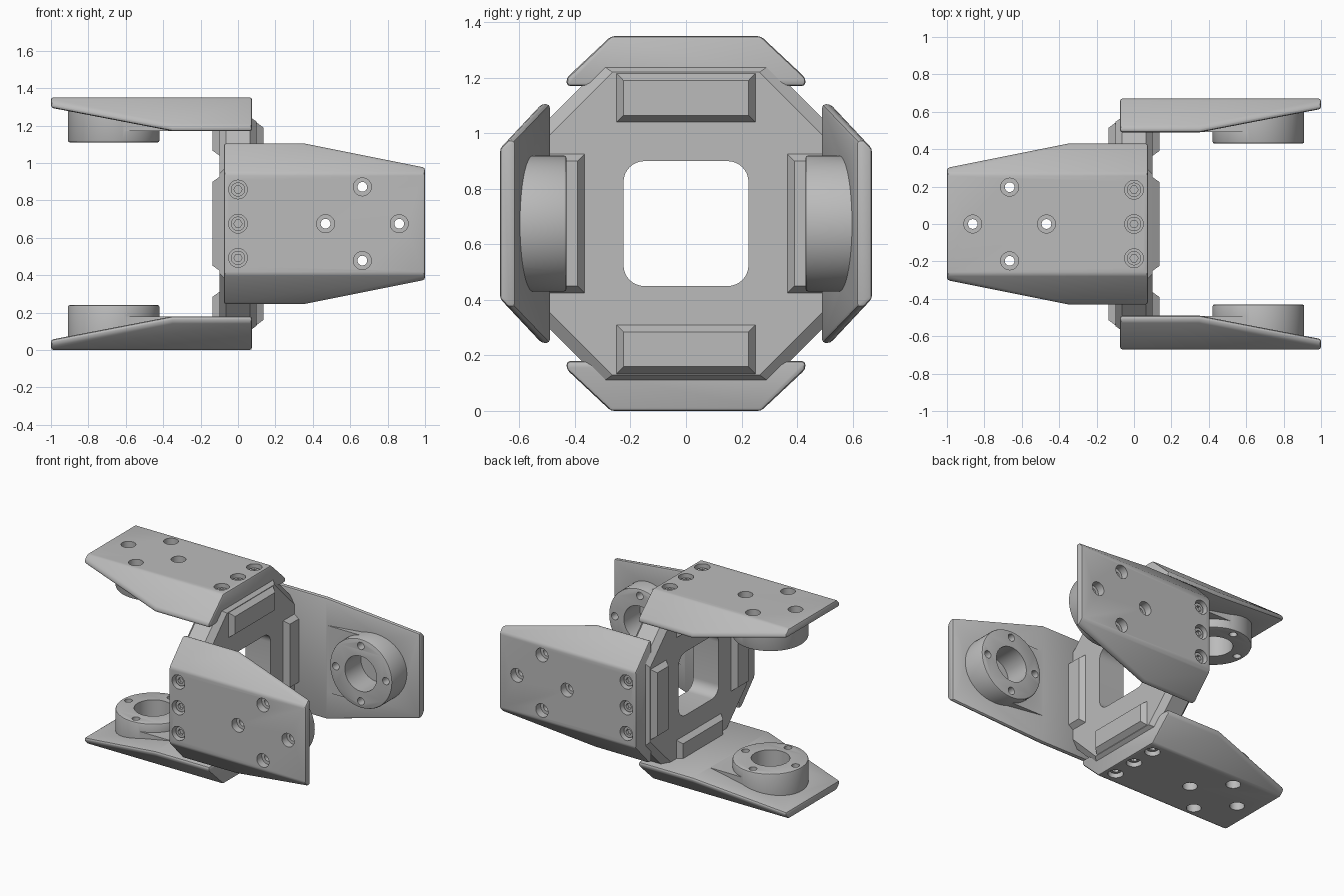
import bpy, bmesh, math
from mathutils import Matrix, Vector

if "Cube" in bpy.data.objects:
    bpy.data.objects.remove(bpy.data.objects["Cube"])

MID = 0.675  # height of the joint axis
grey = bpy.data.materials.new("grey metal")
grey.diffuse_color = (0.5, 0.5, 0.5, 1)
grey.use_nodes = True
grey.node_tree.nodes["Principled BSDF"].inputs["Base Color"].default_value = grey.diffuse_color


def make(name, bm):
    bmesh.ops.recalc_face_normals(bm, faces=bm.faces)
    me = bpy.data.meshes.new(name)
    bm.to_mesh(me)
    bm.free()
    me.materials.append(grey)
    ob = bpy.data.objects.new(name, me)
    bpy.context.collection.objects.link(ob)
    return ob


def loft(name, sections):
    """Solid through a list of equal-length point loops."""
    bm = bmesh.new()
    rows = [[bm.verts.new(p) for p in s] for s in sections]
    n = len(rows[0])
    for a, b in zip(rows, rows[1:]):
        for i in range(n):
            bm.faces.new((a[i], a[(i + 1) % n], b[(i + 1) % n], b[i]))
    bm.faces.new(rows[0])
    bm.faces.new(rows[-1])
    return make(name, bm)


def cylinder(name, x, y, r, z0, z1, n=32):
    ring = [(x + r * math.cos(2 * math.pi * i / n), y + r * math.sin(2 * math.pi * i / n)) for i in range(n)]
    return loft(name, [[(a, b, z) for a, b in ring] for z in (z0, z1)])


def box(name, lo, hi):
    rect = [(lo[0], lo[1]), (hi[0], lo[1]), (hi[0], hi[1]), (lo[0], hi[1])]
    return loft(name, [[(a, b, z) for a, b in rect] for z in (lo[2], hi[2])])


def bake(ob):
    bpy.context.view_layer.update()
    dg = bpy.context.evaluated_depsgraph_get()
    me = bpy.data.meshes.new_from_object(ob.evaluated_get(dg))
    ob.modifiers.clear()
    ob.data = me


def bevel(ob, width, segs=2, angle=25):
    m = ob.modifiers.new("bevel", 'BEVEL')
    m.width, m.segments, m.limit_method = width, segs, 'ANGLE'
    m.angle_limit = math.radians(angle)
    bake(ob)


def combine(ob, other, op):
    m = ob.modifiers.new("bool", 'BOOLEAN')
    m.operation, m.object, m.solver = op, other, 'EXACT'
    bake(ob)
    bpy.data.objects.remove(other)


# Arm plate: outer side at z = 0, pointing along +x
half = [(0.27, 0), (0.43, 0.15), (0.43, 0.18)]
sec = half + [(-y, z) for y, z in reversed(half)]
arm = loft("arm", [[(x, y, z) for y, z in sec] for x in (-0.075, 1.0)])
bm = bmesh.new()
bm.from_mesh(arm.data)
cuts = [(Vector((0.35, s * 0.43, 0)), Vector((0.13, s * 0.65, 0))) for s in (1, -1)]
cuts.append((Vector((0.35, 0, 0.18)), Vector((0.125, 0, 0.65))))
for co, no in cuts:
    bmesh.ops.bisect_plane(bm, geom=bm.verts[:] + bm.edges[:] + bm.faces[:], dist=1e-5,
                           plane_co=co, plane_no=no, clear_outer=True)
    bmesh.ops.holes_fill(bm, edges=[e for e in bm.edges if e.is_boundary], sides=0)
bmesh.ops.recalc_face_normals(bm, faces=bm.faces)
bm.to_mesh(arm.data)
bm.free()
bevel(arm, 0.013)

# Bearing boss and the flat bridge leading to it
CX = 0.665
boss = cylinder("boss", CX, 0, 0.245, 0.03, 0.24, 64)
bevel(boss, 0.01, 2, 60)
combine(arm, boss, 'UNION')
combine(arm, box("bridge", (0.3, -0.238, 0.05), (CX, 0.238, 0.179)), 'UNION')
combine(arm, cylinder("bore", CX, 0, 0.125, 0.06, 0.3, 48), 'DIFFERENCE')

# Through holes with counterbores, and the bolt pockets
for i in range(4):
    a = i * math.pi / 2
    x, y = CX + 0.197 * math.cos(a), 0.197 * math.sin(a)
    combine(arm, cylinder("hole", x, y, 0.026, -0.1, 0.3, 24), 'DIFFERENCE')
    combine(arm, cylinder("counterbore", x, y, 0.048, -0.1, 0.055), 'DIFFERENCE')
for y in (-0.183, 0, 0.183):
    combine(arm, cylinder("pocket", 0, y, 0.05, -0.1, 0.06), 'DIFFERENCE')

# Bolt head with a socket
bolt = cylinder("bolt", 0, 0, 0.038, 0.025, 0.1, 32)
combine(bolt, cylinder("socket", 0, 0, 0.022, -0.1, 0.045, 6), 'DIFFERENCE')

# Four arms: bottom and top point to -x, front and back to +x
for k, side in enumerate(("bottom", "back", "top", "front")):
    M = Matrix.Translation((0, 0, MID)) @ Matrix.Rotation(k * math.pi / 2, 4, 'X')
    if k % 2 == 0:
        M = M @ Matrix.Rotation(math.pi, 4, 'Z')
    M = M @ Matrix.Translation((0, 0, -MID if k % 2 == 0 else -0.67))
    ob = bpy.data.objects.new(side + "_arm", arm.data)
    bpy.context.collection.objects.link(ob)
    ob.matrix_world = M
    for j, y in enumerate((-0.183, 0, 0.183)):
        b = bpy.data.objects.new(f"{side}_bolt_{j + 1}", bolt.data)
        bpy.context.collection.objects.link(b)
        b.matrix_world = M @ Matrix.Translation((0, y, 0))
bpy.data.objects.remove(arm)
bpy.data.objects.remove(bolt)


# Centre ring: chamfered octagon in the yz plane
def octagon(x, f, s):
    q = s - f
    return [(x, y, z + MID) for y, z in ((f, -q), (f, q), (q, f), (-q, f), (-f, q), (-f, -q), (-q, -f), (q, -f))]


ring = loft("centre_ring", [octagon(-0.1, 0.545, 0.81), octagon(-0.065, 0.57, 0.87),
                            octagon(0.065, 0.57, 0.87), octagon(0.1, 0.545, 0.81)])

# Raised pads on both faces
for k in range(4):
    for s in (1, -1):
        R = Matrix.Translation((0, 0, MID)) @ Matrix.Rotation(k * math.pi / 2, 4, 'X')
        secs = []
        for x, w, z0, z1 in ((0.08, 0.262, 0.355, 0.551), (0.1, 0.25, 0.365, 0.541), (0.135, 0.225, 0.39, 0.515)):
            secs.append([R @ Vector((s * x, y, z)) for y, z in ((-w, z0), (w, z0), (w, z1), (-w, z1))])
        combine(ring, loft("pad", secs), 'UNION')

# Square window with rounded corners
corner = []
for i in range(4):
    for j in range(9):
        a = (i + j / 8) * math.pi / 2
        sy = 1 if i in (0, 3) else -1
        sz = 1 if i < 2 else -1
        corner.append((sy * 0.15 + 0.075 * math.cos(a), MID + sz * 0.15 + 0.075 * math.sin(a)))
combine(ring, loft("window", [[(x, y, z) for y, z in corner] for x in (-0.3, 0.3)]), 'DIFFERENCE')

# Smooth round surfaces, keep edges crisp
bpy.ops.object.select_all(action='DESELECT')
for ob in bpy.context.scene.objects:
    ob.select_set(True)
bpy.context.view_layer.objects.active = ring
bpy.ops.object.shade_smooth_by_angle(angle=math.radians(28))
